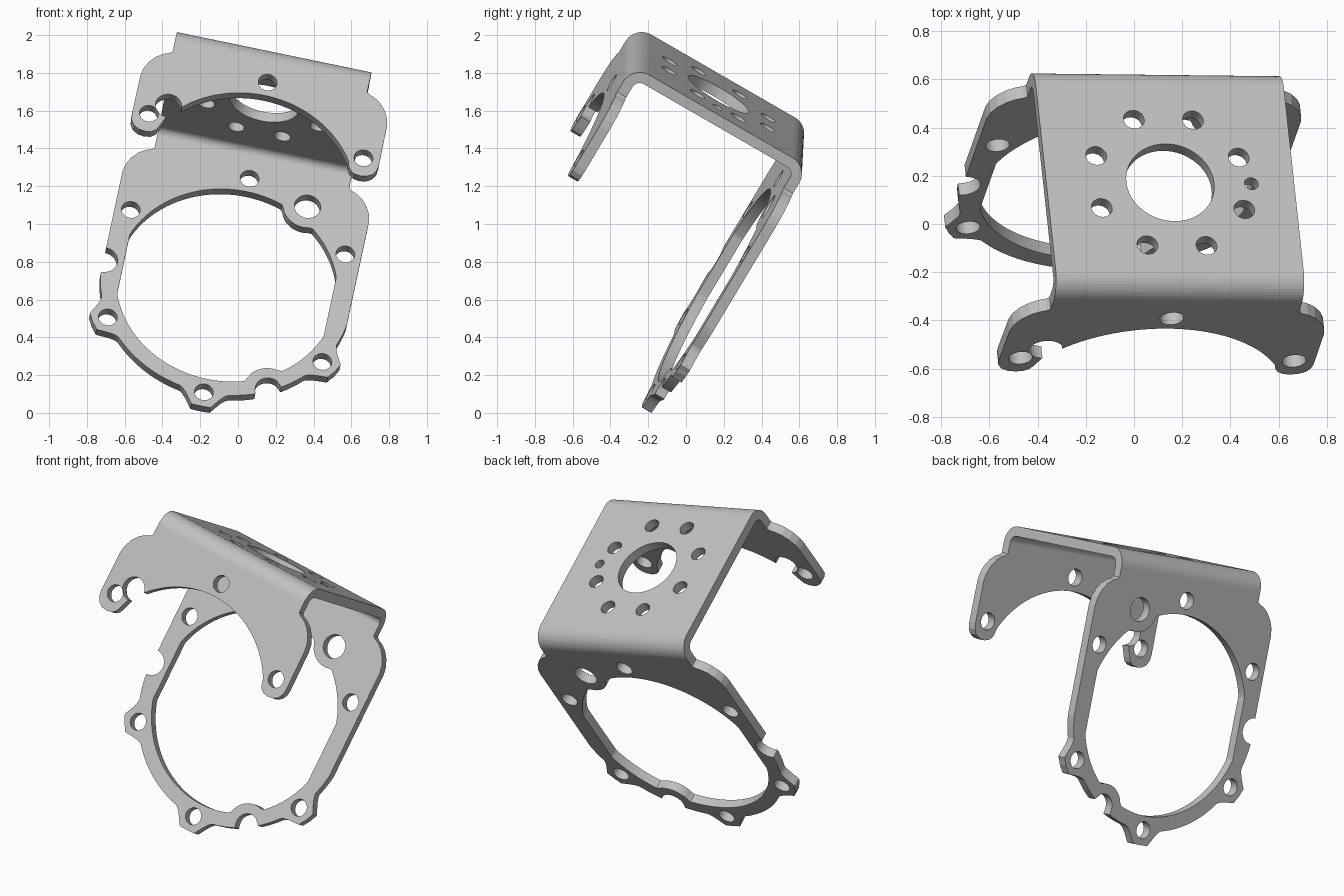
import bpy, bmesh
from math import sin, cos, pi, radians, sqrt, atan2, hypot
from mathutils import Vector, Matrix

if "Cube" in bpy.data.objects:
    bpy.data.objects.remove(bpy.data.objects["Cube"], do_unlink=True)

W, L, T, R = 0.526, 0.54, 0.057, 0.1     # half width, half length, sheet, bend radius
CD = 0.902                               # depth of the ring centre below the web
HOLE = 0.05

steel = bpy.data.materials.new("grey_steel")
steel.use_nodes = True
grey = (0.53, 0.53, 0.53, 1)
steel.diffuse_color = grey
steel.node_tree.nodes["Principled BSDF"].inputs["Base Color"].default_value = grey

# Tilted frame: u along the bends, v across the web, n out of the web
u = Vector((0.979, -0.011, -0.203)).normalized()
n = u.cross(Vector((-0.095, 0.862, -0.497))).normalized()
v = n.cross(u)
frame = Matrix.Translation((0.141, 0.187, 1.659)) @ Matrix((u, v, n)).transposed().to_4x4()
parts = []


def arc(cx, cy, r, a0, a1, steps):
    return [(cx + r * cos(radians(a0 + (a1 - a0) * i / steps)),
             cy + r * sin(radians(a0 + (a1 - a0) * i / steps))) for i in range(steps + 1)]


def circle(cx, cy, r, steps=32):
    return arc(cx, cy, r, 0, 360, steps)[:-1]


def mirrored(points):
    return [(-x, y) for x, y in reversed(points)]


def plate(name, loops, place, push):
    """Fill an outline with holes and push it to thickness."""
    bm = bmesh.new()
    edges = []
    for loop in loops:
        vs = [bm.verts.new(place(*p)) for p in loop]
        edges += [bm.edges.new((a, b)) for a, b in zip(vs, vs[1:] + vs[:1])]
    bmesh.ops.triangle_fill(bm, edges=edges, use_beauty=True,
                            normal=Vector(push).normalized())
    ext = bmesh.ops.extrude_face_region(bm, geom=bm.faces[:], use_keep_orig=True)
    moved = [g for g in ext["geom"] if isinstance(g, bmesh.types.BMVert)]
    bmesh.ops.translate(bm, verts=moved, vec=push)
    bmesh.ops.recalc_face_normals(bm, faces=bm.faces)
    mesh = bpy.data.meshes.new(name)
    bm.to_mesh(mesh)
    bm.free()
    mesh.materials.append(steel)
    ob = bpy.data.objects.new(name, mesh)
    bpy.context.collection.objects.link(ob)
    parts.append(ob)


def ray_circle(phi, x, y, r, side):
    """Distance from the ring centre to the near (-1) or far (+1) side of a circle."""
    d, delta = hypot(x, y), phi - atan2(y, x)
    root = r * r - (d * sin(delta)) ** 2
    if root < 0 or cos(delta) < 0:
        return None
    return d * cos(delta) + side * sqrt(root)


def polar(phi, r):
    return (r * cos(phi), CD + r * sin(phi))


# Web with central opening, ring of holes and a small locating hole
web = [[(-W, -L + R), (W, -L + R), (W, L - R), (-W, L - R)],
       circle(0, -0.021, 0.186, 64), circle(0.344, -0.022, 0.029, 20)]
for k in range(8):
    a = pi / 8 + k * pi / 4
    web.append(circle(0.327 * cos(a), -0.021 + 0.327 * sin(a), 0.044))
plate("web", web, lambda x, y: (x, y, 0), (0, 0, -T))

# Two rounded bends
for name, s in (("front_bend", -1), ("back_bend", 1)):
    section = arc(0, 0, R, 0, 90, 12) + arc(0, 0, R - T, 90, 0, 12)
    plate(name, [section], lambda y, z, s=s: (-W, s * (L - R + y), z - R), (2 * W, 0, 0))

# Shoulder shared by both flanges, as (x, depth)
shoulder = [(W, R), (W, 0.165), (0.54, 0.178), (0.57, 0.19), (0.605, 0.215),
            (0.637, 0.255), (0.658, 0.3), (0.666, 0.345)]
top_holes = [circle(0, 0.232, HOLE), circle(0.58, 0.567, HOLE), circle(-0.58, 0.567, HOLE)]

# Front flange: arched plate with two ears and an open keyhole notch
ear = [(0.668, 0.59), (0.663, 0.625), (0.645, 0.655), (0.615, 0.673), (0.58, 0.678),
       (0.548, 0.672), (0.525, 0.655), (0.512, 0.63)]
front = (shoulder + ear + arc(0, CD, 0.588, -31, -135, 50)
         + arc(-0.487, 0.495, 0.07, -6, -270, 28) + mirrored(shoulder + ear))
plate("front_flange", [front] + top_holes, lambda x, d: (x, -L, -d), (0, T, 0))

# Back flange: long ring with lobes, bosses and notches
lobes = [(0.58, 0.34), (-0.58, 0.34), (0, 0.67)]
big = (0.331, -0.574)
notch = (0.331, 0.574)


def outer_radius(phi):
    r = 0.672
    for x, y in lobes:
        r = max(r, ray_circle(phi, x, y, 0.087, 1) or 0)
        gap = abs(phi - atan2(y, x))
        r = max(r, 0.672 + 0.085 * min(1, max(0, (0.2 - gap) / 0.13)) ** 1.6)
    hit = ray_circle(phi, *notch, 0.07, -1)
    return min(r, hit) if hit else r


def inner_radius(phi):
    r = min(0.588, 0.558 / max(abs(cos(phi)), 0.01))
    for x, y in (big, notch):
        hit = ray_circle(phi, x, y, 0.13, -1)
        r = min(r, hit) if hit else r
    return r


lower = [polar(p, outer_radius(p)) for p in
         (radians(8 + 164 * i / 300) for i in range(301))]
side_notch = arc(-0.666, CD, 0.075, 90, -90, 20)
outline = shoulder + lower + side_notch + mirrored(shoulder)
opening = [polar(p, inner_radius(p)) for p in (2 * pi * i / 240 for i in range(240))]
holes = top_holes + [circle(x, CD + y, HOLE) for x, y in lobes]
holes.append(circle(big[0], CD + big[1], 0.07))
plate("back_flange", [outline, opening] + holes, lambda x, d: (x, L - T, -d), (0, T, 0))

# Tilt everything, then centre it and rest it on the ground plane
pts = [frame @ p.co for ob in parts for p in ob.data.vertices]
lo = [min(p[i] for p in pts) for i in range(3)]
hi = [max(p[i] for p in pts) for i in range(3)]
shift = Matrix.Translation((-(lo[0] + hi[0]) / 2, -(lo[1] + hi[1]) / 2, -lo[2]))
for ob in bpy.context.view_layer.objects:
    ob.select_set(ob in parts)
for ob in parts:
    ob.matrix_world = shift @ frame
bpy.context.view_layer.objects.active = parts[0]
bpy.ops.object.shade_smooth_by_angle(angle=radians(30))
